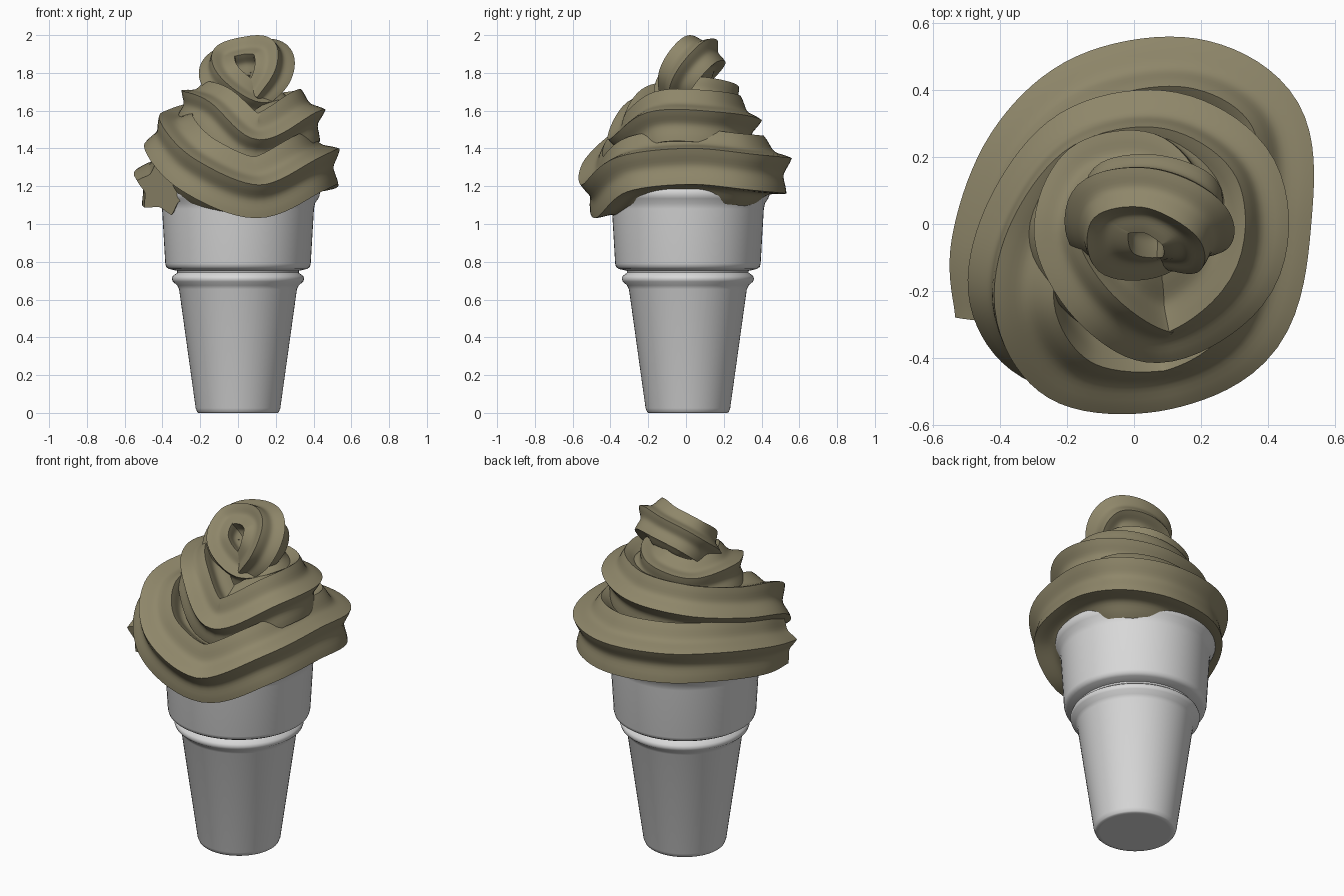
import bpy, bmesh, math
from mathutils import Vector

if "Cube" in bpy.data.objects:
    bpy.data.objects.remove(bpy.data.objects["Cube"])


def material(name, rgb):
    m = bpy.data.materials.new(name)
    m.diffuse_color = (*rgb, 1)
    m.use_nodes = True
    m.node_tree.nodes["Principled BSDF"].inputs["Base Color"].default_value = m.diffuse_color
    return m


def finish(bm, name, mat, angle):
    bmesh.ops.recalc_face_normals(bm, faces=bm.faces)
    me = bpy.data.meshes.new(name)
    bm.to_mesh(me)
    bm.free()
    ob = bpy.data.objects.new(name, me)
    bpy.context.collection.objects.link(ob)
    me.materials.append(mat)
    bpy.ops.object.select_all(action='DESELECT')
    ob.select_set(True)
    bpy.context.view_layer.objects.active = ob
    bpy.ops.object.shade_smooth_by_angle(angle=math.radians(angle))
    return ob


def skin(bm, rings):
    n = len(rings[0])
    for a, b in zip(rings, rings[1:]):
        for i in range(n):
            j = (i + 1) % n
            bm.faces.new((a[i], a[j], b[j], b[i]))
    bm.faces.new(rings[0])
    bm.faces.new(rings[-1])


def catmull(p, steps):
    q = [2 * p[0] - p[1]] + p + [2 * p[-1] - p[-2]]
    out = []
    for i in range(1, len(q) - 2):
        a, b, c, d = q[i - 1:i + 3]
        for k in range(steps):
            t = k / steps
            out.append(0.5 * (2 * b + (c - a) * t + (2 * a - 5 * b + 4 * c - d) * t * t
                              + (3 * b - a - 3 * c + d) * t ** 3))
    return out + [p[-1]]


wafer = material("pale_wafer", (0.69, 0.69, 0.69))
cream = material("olive_cream", (0.272, 0.24, 0.143))

# wafer cup: lathed profile with collar ridge and wide upper bowl
profile = [(0.19, 0.0), (0.21, 0.0), (0.216, 0.005), (0.224, 0.025), (0.312, 0.655),
           (0.322, 0.675), (0.345, 0.695), (0.350, 0.71), (0.345, 0.725), (0.322, 0.742),
           (0.322, 0.752), (0.365, 0.762), (0.38, 0.772), (0.385, 0.79), (0.402, 1.08),
           (0.408, 1.11), (0.425, 1.135), (0.432, 1.15), (0.434, 1.175), (0.428, 1.185),
           (0.415, 1.185), (0.405, 1.17), (0.385, 1.09)]
bm = bmesh.new()
N = 64
skin(bm, [[bm.verts.new((r * math.cos(2 * math.pi * i / N),
                         0.01 + r * math.sin(2 * math.pi * i / N), z))
           for i in range(N)] for r, z in profile])
finish(bm, "wafer_cup", wafer, 50)

# swirl path: x, y, z, radius, winding inward and up
path = [(-0.39, -0.28, 1.19, .15), (-0.375, -0.07, 1.23, .18), (-0.28, 0.18, 1.27, .185),
        (-0.10, 0.34, 1.28, .19), (0.16, 0.38, 1.28, .19), (0.345, 0.27, 1.29, .19),
        (0.365, 0.03, 1.31, .19), (0.30, -0.25, 1.28, .19), (0.07, -0.37, 1.18, .19),
        (-0.19, -0.36, 1.28, .19), (-0.315, -0.21, 1.41, .18), (-0.28, 0.0, 1.46, .17),
        (-0.13, 0.19, 1.50, .17), (0.10, 0.23, 1.52, .17), (0.28, 0.11, 1.54, .17),
        (0.28, -0.11, 1.54, .17), (0.08, -0.25, 1.44, .165), (-0.09, -0.19, 1.58, .15),
        (-0.19, -0.02, 1.62, .14), (-0.12, 0.14, 1.61, .14), (0.05, 0.17, 1.64, .14),
        (0.14, 0.06, 1.67, .13), (0.05, -0.04, 1.66, .12), (-0.07, -0.03, 1.75, .125),
        (-0.07, 0.07, 1.84, .12), (0.05, 0.09, 1.88, .12), (0.16, 0.04, 1.87, .13),
        (0.17, -0.03, 1.78, .12), (0.09, -0.06, 1.66, .08)]
pts = catmull([Vector(p) for p in path], 9)
centres = [Vector(p[:3]) for p in pts]

# soft-serve rope: six-ridged star swept along the path
bm = bmesh.new()
rings, normal, M = [], Vector((-1, 0, 0)), 60
for i, c in enumerate(centres):
    t = (centres[min(i + 1, len(centres) - 1)] - centres[max(i - 1, 0)]).normalized()
    normal = (normal - t * normal.dot(t)).normalized()
    side = t.cross(normal)
    ring = []
    for k in range(M):
        a = 2 * math.pi * k / M
        r = pts[i][3] * (1 - 0.29 * abs(math.sin(3 * a)))
        b = a + math.radians(15)
        ring.append(bm.verts.new(c + (normal * math.cos(b) + side * math.sin(b)) * r))
    rings.append(ring)
skin(bm, rings)
finish(bm, "cream_swirl", cream, 40)
